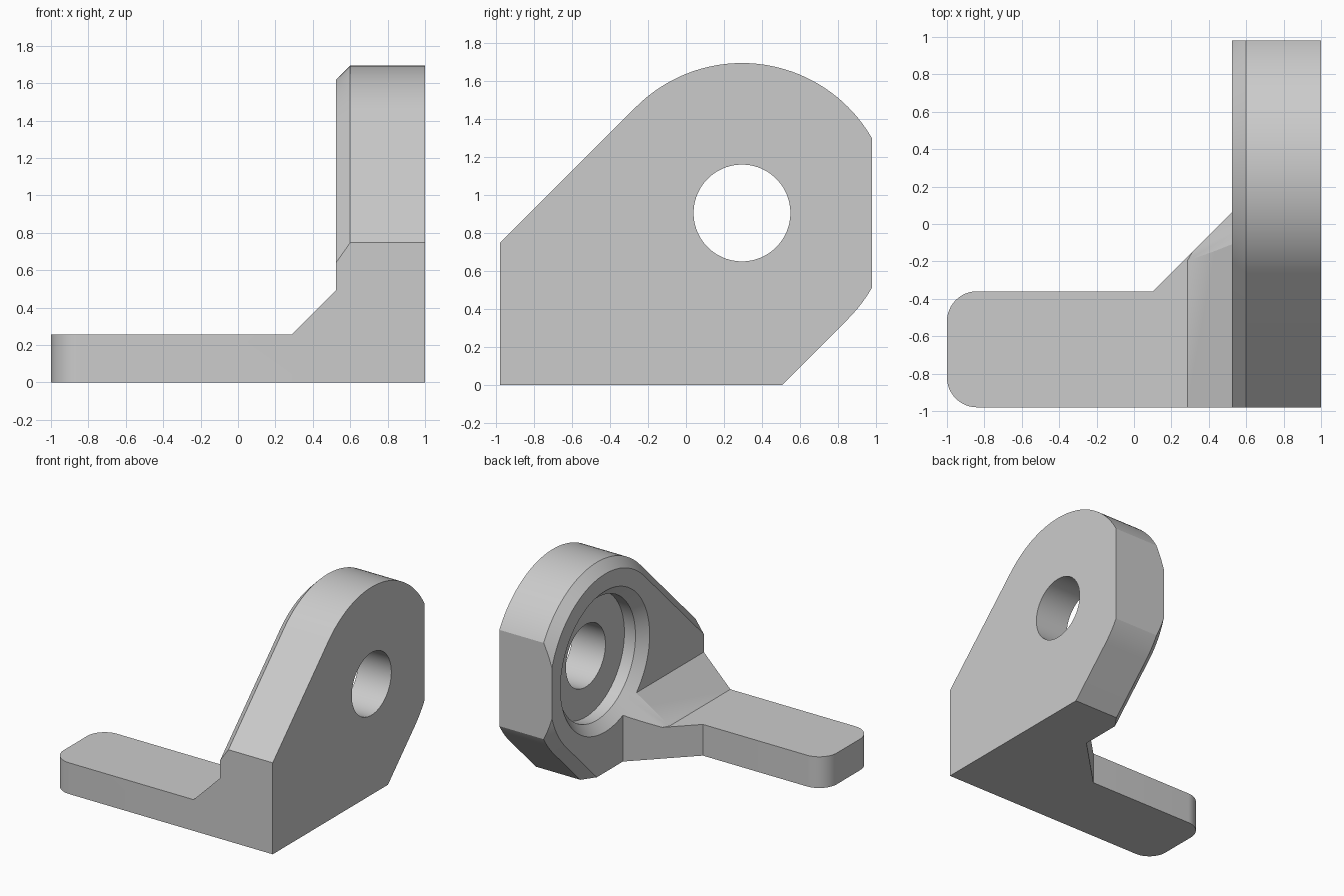
import bpy, bmesh
from math import cos, sin, pi, radians

cube = bpy.data.objects.get("Cube")
if cube:
    bpy.data.objects.remove(cube, do_unlink=True)

CY, CZ = 0.295, 0.905      # bore centre
HALF = 0.98                # half depth in y
FACE, SHOULDER = 0.525, 0.6

grey = bpy.data.materials.new("light_grey")
grey.use_nodes = True
colour = (0.6, 0.6, 0.6, 1)
grey.diffuse_color = colour
grey.node_tree.nodes["Principled BSDF"].inputs["Base Color"].default_value = colour


def loft(name, rings):
    """Closed solid through rings of equal point count."""
    bm = bmesh.new()
    loops = [[bm.verts.new(p) for p in ring] for ring in rings]
    n = len(loops[0])
    for a, b in zip(loops, loops[1:]):
        for i in range(n):
            j = (i + 1) % n
            bm.faces.new((a[i], a[j], b[j], b[i]))
    bm.faces.new(loops[0])
    bm.faces.new(loops[-1])
    bmesh.ops.recalc_face_normals(bm, faces=bm.faces)
    mesh = bpy.data.meshes.new(name)
    bm.to_mesh(mesh)
    bm.free()
    mesh.materials.append(grey)
    ob = bpy.data.objects.new(name, mesh)
    bpy.context.collection.objects.link(ob)
    return ob


def combine(ob, other, operation):
    """Apply a boolean and discard the second solid."""
    mod = ob.modifiers.new("boolean", "BOOLEAN")
    mod.operation, mod.object, mod.solver = operation, other, "EXACT"
    bpy.context.view_layer.objects.active = ob
    bpy.ops.object.modifier_apply(modifier=mod.name)
    bpy.data.objects.remove(other, do_unlink=True)


def arc(cx, cy, r, start, end, steps):
    angles = [radians(start + (end - start) * i / steps) for i in range(steps + 1)]
    return [(cx + r * cos(a), cy + r * sin(a)) for a in angles]


def plate_ring(x, r):
    """Rounded head with tangent sides running down at 45 degrees."""
    pts = arc(CY, CZ, r, -45, 135, 64)
    tail = [(y - 1.8, z - 1.8) for y, z in (pts[-1], pts[0])]
    return [(x, y, z) for y, z in pts + tail]


# Upright plate: chamfered head trimmed to a block
plate = loft("bracket", [plate_ring(1, 0.79), plate_ring(SHOULDER, 0.79), plate_ring(FACE, 0.715)])
block = [(0, -HALF), (2, -HALF), (2, HALF), (0, HALF)]
trim = loft("trim_block", [[(x, y, z) for x, y in block] for z in (0, 2)])
combine(plate, trim, "INTERSECT")

# Plan of the arm: rounded end and diagonal gusset
R = 0.16
plan = [(0.8, 0.065), (FACE, 0.065), (0.1, -0.36)]
plan += arc(-1 + R, -0.36 - R, R, 90, 180, 12)
plan += arc(-1 + R, -HALF + R, R, 180, 270, 12)
plan += [(0.8, -HALF)]


def arm_solid(name, z0, z1):
    return loft(name, [[(x, y, z) for x, y in plan] for z in (z0, z1)])


# Sloped web between arm and plate
slope = [(0.235, 0.205), (FACE, 0.495), (0.65, 0.495), (0.65, 0.205)]
web = loft("web", [[(x, y, z) for x, z in slope] for y in (-1.2, 0.5)])
combine(web, arm_solid("web_plan", 0.1, 0.7), "INTERSECT")
combine(plate, web, "UNION")

# Through hole, recess and flared recess mouth, cut in one turned tool
steps = [(0.2, 0.9), (SHOULDER, 0.5), (0.7, 0.5), (0.7, 0.255), (1.1, 0.255)]
tool = loft("bore_tool", [[(x, y, z) for y, z in arc(CY, CZ, r, 0, 356.25, 95)] for x, r in steps])
combine(plate, tool, "DIFFERENCE")

# Flat arm
combine(plate, arm_solid("arm", 0, 0.255), "UNION")

# Smooth curved walls, keep edges crisp
bpy.ops.object.select_all(action="DESELECT")
plate.select_set(True)
bpy.context.view_layer.objects.active = plate
bpy.ops.object.shade_smooth_by_angle(angle=radians(25))
